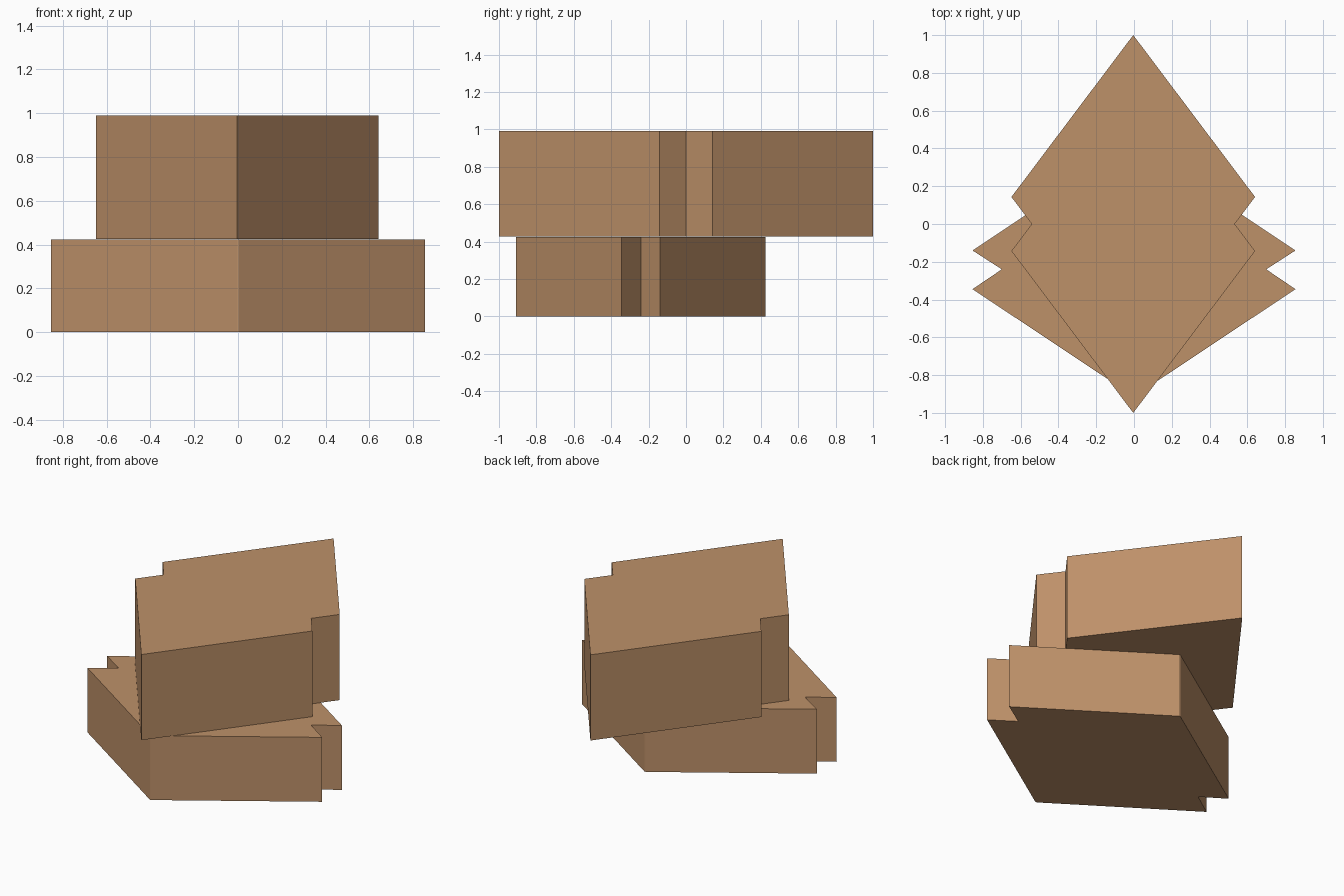
import bpy
import bmesh

cube = bpy.data.objects.get("Cube")
if cube:
    bpy.data.objects.remove(cube, do_unlink=True)

# Single tan colour shared by both blocks
tan = bpy.data.materials.new("tan_wood")
tan.use_nodes = True
color = (0.515, 0.283, 0.141, 1.0)
tan.diffuse_color = color
bsdf = next(n for n in tan.node_tree.nodes if n.type == 'BSDF_PRINCIPLED')
bsdf.inputs["Base Color"].default_value = color
bsdf.inputs["Roughness"].default_value = 0.8


def notched_block(name, half_profile, bottom, top, shift=0.0):
    """Mirror a right-hand outline (front to back) and extrude it upwards."""
    outline = half_profile + [(-x, y) for x, y in reversed(half_profile) if x > 0]
    bm = bmesh.new()
    base = bm.faces.new([bm.verts.new((x + shift, y, bottom)) for x, y in outline])
    result = bmesh.ops.extrude_face_region(bm, geom=[base], use_keep_orig=True)
    raised = [v for v in result["geom"] if isinstance(v, bmesh.types.BMVert)]
    bmesh.ops.translate(bm, verts=raised, vec=(0, 0, top - bottom))
    bmesh.ops.recalc_face_normals(bm, faces=bm.faces)
    mesh = bpy.data.meshes.new(name)
    bm.to_mesh(mesh)
    bm.free()
    mesh.materials.append(tan)
    obj = bpy.data.objects.new(name, mesh)
    bpy.context.scene.collection.objects.link(obj)
    return obj


# Wide lower block with side notches and narrow blunt tips
notched_block("lower_block",
              [(0.005, -0.91), (0.855, -0.345), (0.70, -0.24),
               (0.855, -0.14), (0.005, 0.425)],
              0.0, 0.424)

# Long upper block with side notches and sharp tips
notched_block("upper_block",
              [(0, -1.0), (0.645, -0.143), (0.537, 0),
               (0.645, 0.143), (0, 1.0)],
              0.426, 0.99, shift=-0.004)
